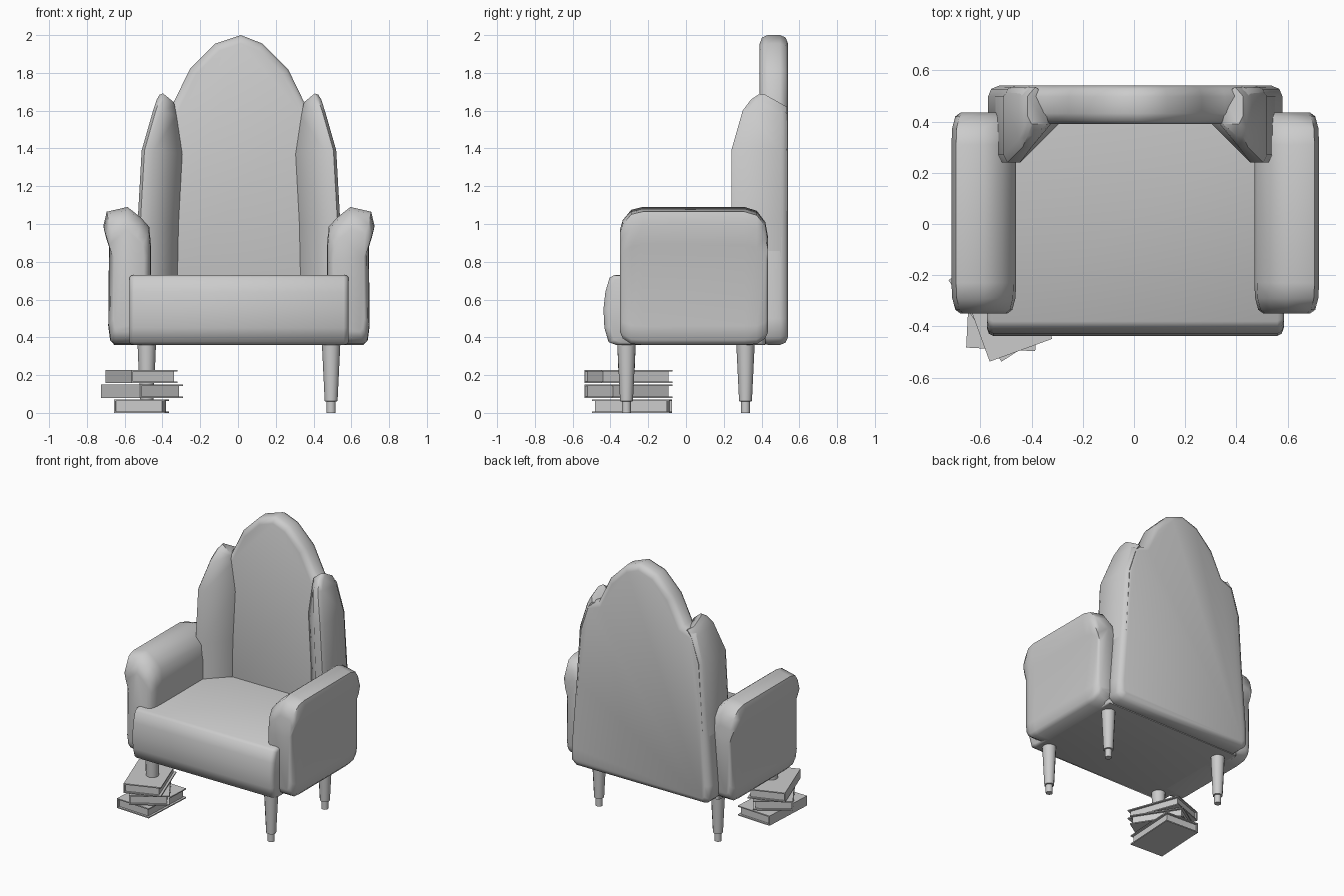
import bpy, bmesh, math
from mathutils import Vector

if "Cube" in bpy.data.objects:
    bpy.data.objects.remove(bpy.data.objects["Cube"])

CX = 0.005  # chair centre line


def finish(bm, name, mirror=False, smooth=50):
    bmesh.ops.recalc_face_normals(bm, faces=bm.faces)
    me = bpy.data.meshes.new(name)
    bm.to_mesh(me)
    bm.free()
    ob = bpy.data.objects.new(name, me)
    bpy.context.collection.objects.link(ob)
    ob.location.x = CX
    bpy.ops.object.select_all(action='DESELECT')
    ob.select_set(True)
    bpy.context.view_layer.objects.active = ob
    if smooth:
        bpy.ops.object.shade_smooth_by_angle(angle=math.radians(smooth))
    if mirror:
        ob.modifiers.new("mirror", 'MIRROR')
    return ob


def loft(name, rings, **kw):
    """Skin a list of closed point rings and cap both ends."""
    bm = bmesh.new()
    vs = [[bm.verts.new(p) for p in r] for r in rings]
    n = len(vs[0])
    for a, b in zip(vs, vs[1:]):
        for i in range(n):
            j = (i + 1) % n
            bm.faces.new((a[i], a[j], b[j], b[i]))
    bm.faces.new(vs[0])
    bm.faces.new(vs[-1])
    return finish(bm, name, **kw)


# Seat: rounded front profile (y, z) running across the chair
seat = [(0.42, 0.36), (-0.37, 0.36), (-0.41, 0.375), (-0.432, 0.45), (-0.437, 0.55),
        (-0.427, 0.64), (-0.405, 0.715), (-0.38, 0.73), (0.42, 0.73)]


def seat_ring(x, s):
    return [(x, 0.0 + y * s, 0.545 + (z - 0.545) * s) for y, z in seat]


loft("seat", [seat_ring(-0.58, 0.93), seat_ring(-0.572, 0.98), seat_ring(-0.555, 1),
              seat_ring(0.555, 1), seat_ring(0.572, 0.98), seat_ring(0.58, 0.93)])

# Arms: rolled-top profile (x, z), shrunk towards the front and rear ends
arm = [(0.49, 0.36), (0.66, 0.36), (0.682, 0.385), (0.692, 0.46), (0.688, 0.89), (0.718, 0.99),
       (0.70, 1.065), (0.59, 1.09), (0.52, 1.035), (0.475, 0.985), (0.465, 0.88), (0.47, 0.42)]


def arm_ring(y, lo, hi, inset):
    k = 1 - inset / 0.125
    return [(0.592 + (x - 0.592) * k, y, lo + (z - 0.36) / 0.73 * (hi - lo)) for x, z in arm]


ends = [(-0.35, 0.43, 0.97, 0.035), (-0.335, 0.395, 1.02, 0.015), (-0.29, 0.365, 1.075, 0.003),
        (-0.23, 0.36, 1.09, 0), (0.31, 0.36, 1.09, 0), (0.375, 0.365, 1.07, 0.003),
        (0.42, 0.395, 1.01, 0.015), (0.435, 0.43, 0.93, 0.035)]
loft("armrests", [arm_ring(*e) for e in ends], mirror=True)

# Back panel: pointed arch outline, extruded and rounded along both rims
half = [(0.53, 0.36), (0.575, 0.40), (0.575, 0.50), (0.535, 1.0), (0.51, 1.39), (0.445, 1.60),
        (0.35, 1.635), (0.26, 1.82), (0.125, 1.955)]
outline = half + [(0.01, 2.0)] + [(-x, z) for x, z in reversed(half)]
bm = bmesh.new()
face = bm.faces.new([bm.verts.new((x, 0.54, z)) for x, z in outline])
ext = bmesh.ops.extrude_face_region(bm, geom=[face], use_keep_orig=True)
bmesh.ops.translate(bm, vec=(0, -0.15, 0),
                    verts=[g for g in ext["geom"] if isinstance(g, bmesh.types.BMVert)])
rims = [e for e in bm.edges if abs(e.verts[0].co.y - e.verts[1].co.y) < 1e-4]
bmesh.ops.bevel(bm, geom=rims, offset=0.042, segments=2, profile=0.5, affect='EDGES')
finish(bm, "back_panel")


# Wings: side bolsters wrapping forward from the back panel
def wing_ring(z, yf, xo, xi, xr, drop, dip):
    pts = [(xo - 0.03, 0.535), (xo, 0.50), (xo, yf + 0.03), (xo - 0.015, yf),
           (xi, yf), (xr, 0.39), (xr, 0.50)]
    return [(x, y, z - drop * max(0, y - 0.41) / 0.125 - (dip if x == xr else 0)) for x, y in pts]


loft("wings", [wing_ring(*r) for r in (
    (0.50, 0.24, 0.570, 0.480, 0.33, 0, 0),
    (1.00, 0.24, 0.537, 0.465, 0.32, 0, 0),
    (1.39, 0.24, 0.515, 0.450, 0.30, 0, 0.02),
    (1.60, 0.30, 0.455, 0.405, 0.33, 0.03, 0.03),
    (1.66, 0.345, 0.435, 0.395, 0.34, 0.055, 0.035),
    (1.69, 0.39, 0.420, 0.400, 0.345, 0.07, 0.045))], mirror=True)


# Legs: tapered turned legs with a narrow foot; the front left one is broken off
def leg(name, x, y, profile):
    loft(name, [[(x + r * math.cos(i * math.pi / 6), y + r * math.sin(i * math.pi / 6), z)
                 for i in range(12)] for r, z in profile], smooth=40)


whole = [(0.024, 0.0), (0.024, 0.06), (0.034, 0.062), (0.049, 0.37)]
leg("front_right_leg", 0.488, -0.315, whole)
leg("rear_right_leg", 0.488, 0.315, whole)
leg("rear_left_leg", -0.488, 0.315, whole)
leg("broken_front_left_leg", -0.488, -0.315, [(0.043, 0.22), (0.049, 0.37)])


# Books: two covers, a spine and a recessed page block
def book(name, x, y, z, w, d, h, angle):
    bm = bmesh.new()
    t = 0.008
    boxes = [(0, 0, t / 2, w, d, t), (0, 0, h - t / 2, w, d, t),
             (-w / 2 + t / 2, 0, h / 2, t, d, h - 2 * t),
             (-t / 2, 0, h / 2, w - 3 * t, d - 0.03, h - 2 * t)]
    for bx, by, bz, sx, sy, sz in boxes:
        vs = bmesh.ops.create_cube(bm, size=1)["verts"]
        for v in vs:
            v.co = Vector((v.co.x * sx + bx, v.co.y * sy + by, v.co.z * sz + bz))
    ob = finish(bm, name, smooth=0)
    ob.location = (x, y, z)
    ob.rotation_euler.z = math.radians(angle)


book("bottom_book", -0.51, -0.285, 0.0, 0.27, 0.41, 0.072, -3)
book("middle_book", -0.508, -0.305, 0.08, 0.27, 0.38, 0.07, 33)
book("top_book", -0.51, -0.305, 0.157, 0.26, 0.40, 0.07, 20)
